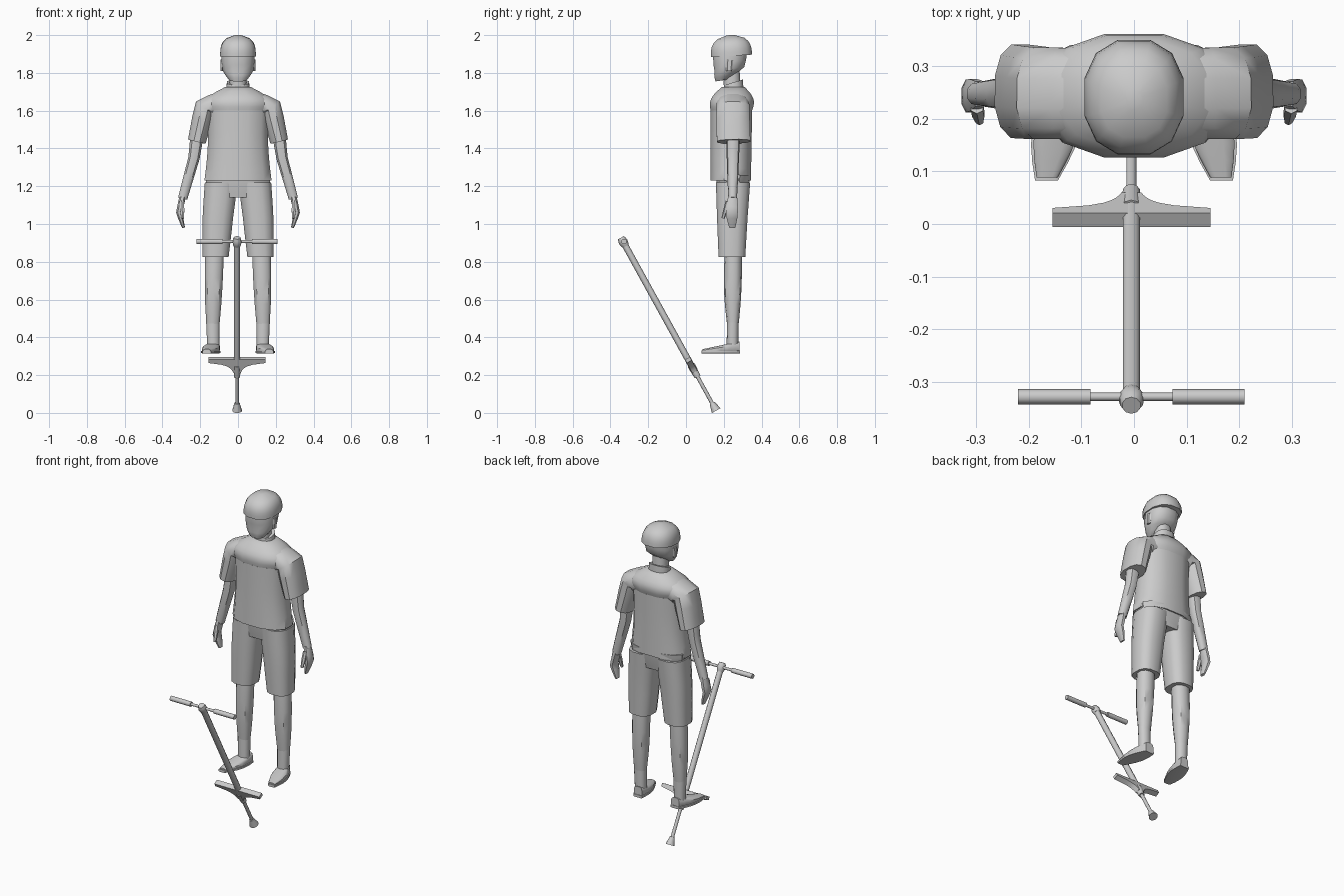
import bpy, bmesh, math
from mathutils import Vector

cube = bpy.data.objects.get("Cube")
if cube:
    bpy.data.objects.remove(cube)

grey = bpy.data.materials.new("plain_grey")
grey.use_nodes = True
colour = (.6, .6, .6, 1)
grey.diffuse_color = colour
grey.node_tree.nodes["Principled BSDF"].inputs["Base Color"].default_value = colour

UP = Vector((0, 0, 1))
SIDEWAYS = Vector((1, 0, 0))
FORWARD = Vector((0, 1, 0))


def point_on(path, t):
    """Point at fraction t of a polyline, with equal time for each segment."""
    place = min(max(t, 0), 1) * (len(path) - 1)
    index = min(int(place), len(path) - 2)
    return Vector(path[index]).lerp(Vector(path[index + 1]), place - index)


def taper(wide=1, deep=1, bulge=0, swell=0):
    """Profile that blends to the end scale, with a bulge in the middle."""
    def profile(t):
        wave = math.sin(math.pi * t)
        return 1 + (wide - 1) * t + bulge * wave, 1 + (deep - 1) * t + swell * wave
    return profile


def dome(t):
    """Profile that closes to a rounded crown."""
    scale = math.sqrt(1 - .97 * t ** 3)
    return scale, scale


def footrest_curve(t):
    """Profile that sweeps from long bars into a narrow gusset."""
    return min(1, .25 / max(t, .1)) ** 1.5, 1


def squared(value, power):
    return math.copysign(abs(value) ** power, value)


def tube(name, path, width, depth, profile=taper(), facing=None,
         sides=12, power=.85, steps=6, mirror=1):
    """Skin a closed tube of the given half width and half depth along a path."""
    bm = bmesh.new()
    rings = []
    for step in range(steps + 1):
        t = step / steps
        centre = point_on(path, t)
        tangent = facing or point_on(path, t + 1 / steps) - point_on(path, t - 1 / steps)
        tangent = tangent.normalized()
        across = FORWARD.cross(tangent)
        if across.length < .5:
            across = SIDEWAYS.copy()
        across.normalize()
        back = tangent.cross(across)
        wide, deep = profile(t)
        ring = []
        for corner in range(sides):
            angle = math.tau * (corner + .5) / sides
            spot = (centre + across * width * wide * squared(math.cos(angle), power)
                    + back * depth * deep * squared(math.sin(angle), power))
            spot.x *= mirror
            ring.append(bm.verts.new(spot))
        rings.append(ring)
    for low, high in zip(rings, rings[1:]):
        for corner in range(sides):
            following = (corner + 1) % sides
            bm.faces.new((low[corner], low[following], high[following], high[corner]))
    bm.faces.new(rings[0])
    bm.faces.new(rings[-1])
    bmesh.ops.recalc_face_normals(bm, faces=bm.faces)
    mesh = bpy.data.meshes.new(name)
    bm.to_mesh(mesh)
    bm.free()
    mesh.materials.append(grey)
    part = bpy.data.objects.new(name, mesh)
    bpy.context.collection.objects.link(part)
    bpy.ops.object.select_all(action='DESELECT')
    part.select_set(True)
    bpy.context.view_layer.objects.active = part
    bpy.ops.object.shade_smooth_by_angle(angle=math.radians(40))


def rod(name, start, end, radius, end_scale=1, bulge=0):
    """Straight round bar."""
    tube(name, [start, end], radius, radius, taper(end_scale, end_scale, bulge, bulge),
         sides=10, power=1, steps=4 if bulge else 1)


# Head, cap, neck and collar
tube("head", [(0, .19, 1.76), (0, .23, 1.82), (0, .235, 1.93)], width=.045, depth=.035,
     profile=taper(wide=1.95, deep=2.7, bulge=.4, swell=.5), facing=Vector((0, -.15, 1)))
tube("cap", [(0, .241, 1.89), (0, .236, 2)], width=.097, depth=.112,
     profile=dome, facing=Vector((0, -.06, 1)))
tube("neck", [(0, .245, 1.7), (0, .24, 1.82)], width=.045, depth=.045, facing=UP)
tube("collar", [(0, .25, 1.69), (0, .252, 1.75)], width=.065, depth=.058,
     profile=taper(wide=.93, deep=.93), facing=Vector((0, -.3, 1)), steps=1)

# Shirt, narrowing at the waist and closing over the shoulders
tube("shirt_body", [(0, .237, 1.23), (0, .24, 1.6)], width=.183, depth=.11,
     profile=taper(wide=.92, deep=1.03, bulge=-.06), facing=UP)
tube("shirt_yoke", [(0, .24, 1.6), (0, .25, 1.725)], width=.168, depth=.113,
     profile=taper(wide=.42, deep=.55, bulge=.3, swell=.25), facing=UP)

# Waist of the shorts
tube("shorts_waist", [(0, .249, 1.26), (0, .247, 1.14)], width=.178, depth=.094,
     profile=taper(wide=.65, deep=.82, bulge=.1), facing=UP, power=.7)

for mirror, word in ((1, "left"), (-1, "right")):
    def limb(name, path, width, depth, **options):
        tube(word + "_" + name, path, width, depth, mirror=mirror, **options)

    limb("ear", [(.086, .228, 1.81), (.086, .232, 1.87)], width=.007, depth=.016,
         profile=taper(wide=1.2, deep=1.2), sides=6, steps=2)

    # Sleeve, arm and hand
    limb("sleeve", [(.08, .248, 1.635), (.175, .248, 1.615), (.218, .252, 1.437)],
         width=.07, depth=.088, profile=taper(wide=.7, deep=1.04))
    limb("arm", [(.215, .25, 1.48), (.233, .248, 1.35), (.293, .247, 1.135)],
         width=.037, depth=.035, profile=taper(wide=.7, deep=.65, swell=.1), sides=10)
    limb("hand", [(.293, .247, 1.145), (.312, .243, 1.06), (.288, .245, .98)],
         width=.018, depth=.025, profile=taper(wide=.45, deep=.65, bulge=.2, swell=.5), sides=8)
    limb("thumb", [(.298, .222, 1.12), (.293, .196, 1.03)], width=.013, depth=.013,
         profile=taper(wide=.6, deep=.7, bulge=.2), sides=6, steps=2)

    # Leg of the shorts, bare leg and sock
    limb("shorts_leg", [(.089, .249, 1.22), (.107, .245, 1.03), (.119, .243, .826)],
         width=.089, depth=.093, profile=taper(wide=.8, deep=.78, bulge=.03), facing=UP, power=.75)
    limb("leg", [(.124, .25, .86), (.13, .247, .64), (.133, .248, .45)],
         width=.051, depth=.045, profile=taper(wide=.68, deep=.63, bulge=.1, swell=.2), sides=10)
    limb("sock", [(.133, .248, .48), (.131, .246, .35)], width=.037, depth=.031,
         profile=taper(wide=.9), sides=10, steps=1)

    # Shoe, turned slightly outward, on a thin sole
    limb("shoe", [(.125, .283, .347), (.165, .088, .327)], width=.027, depth=.032,
         profile=taper(wide=.75, deep=.33, bulge=.75), facing=FORWARD, power=.6)
    limb("sole", [(.125, .286, .322), (.166, .083, .322)], width=.03, depth=.008,
         profile=taper(wide=.75, bulge=.75), facing=FORWARD, sides=8, power=.4)

# Jumping stick: leaning shaft, spring rod, ground tip and top knob
top, tip = Vector((-.005, -.332, .905)), Vector((-.005, .16, .012))


def along(fraction):
    return top.lerp(tip, fraction)


rod("shaft", along(0), along(.75), radius=.017)
rod("shaft_collar", along(.73), along(.8), radius=.021, end_scale=.8)
rod("spring_rod", along(.78), along(.98), radius=.01)
rod("ground_tip", along(.955), along(1), radius=.014, end_scale=1.9)
rod("top_knob", along(-.025), along(.025), radius=.018, bulge=.35)

# Footrests, in the plane of the shaft
tube("footrests", [along(.69), along(.77)], width=.15, depth=.015,
     profile=footrest_curve, sides=4, power=0, steps=8)

# Handlebar with a grip at each end
bar = Vector((-.005, -.328, .907))
rod("handlebar", bar - SIDEWAYS * .2, bar + SIDEWAYS * .2, radius=.008)
for mirror, word in ((1, "left"), (-1, "right")):
    rod(word + "_grip", bar + SIDEWAYS * mirror * .078, bar + SIDEWAYS * mirror * .215, radius=.0145)
